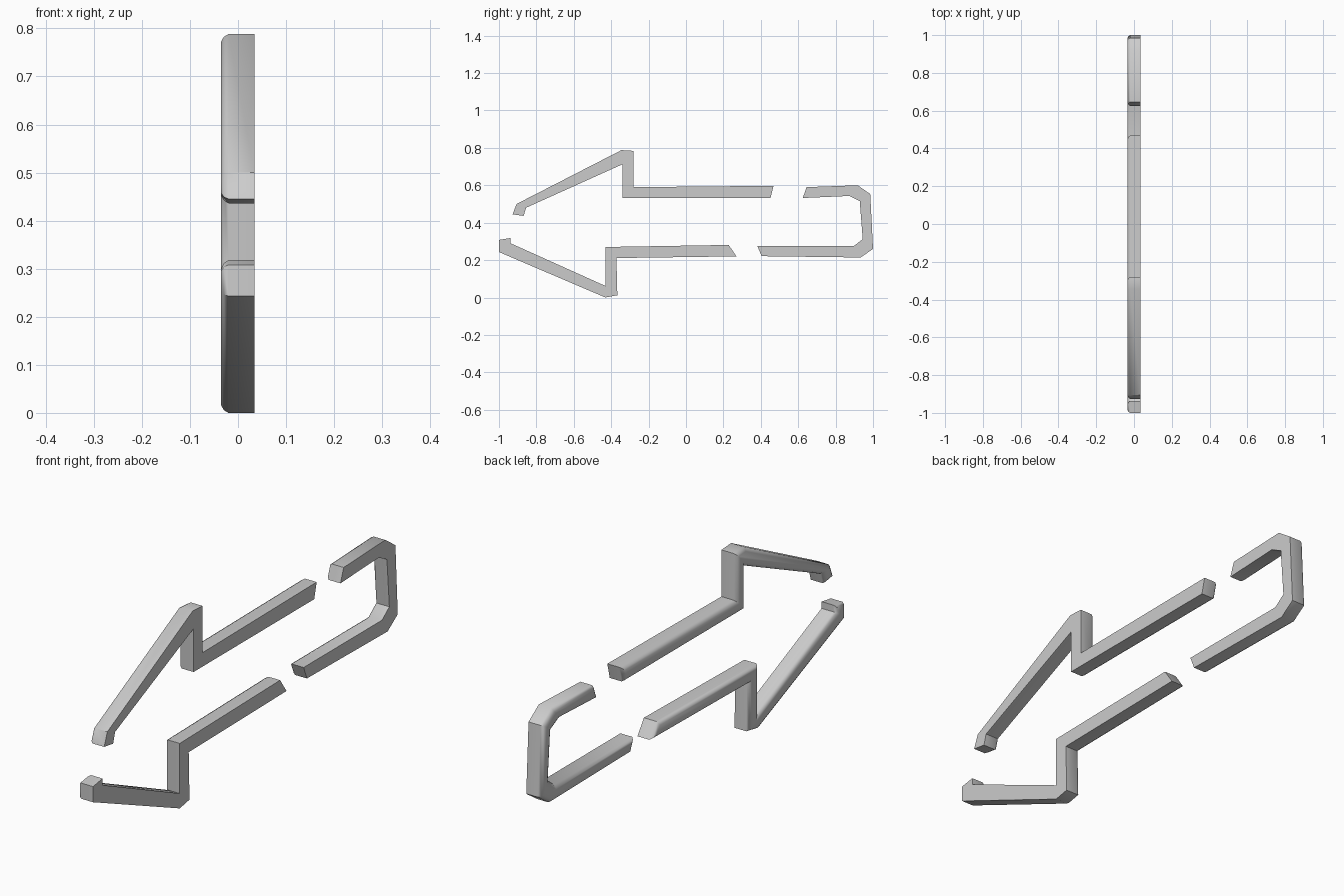
import bpy, bmesh

if "Cube" in bpy.data.objects:
    bpy.data.objects.remove(bpy.data.objects["Cube"])

X_BACK, X_FLAT, BEVEL = -0.035, 0.034, 0.015


def strip(name, outline):
    """Extrude a (y, z) outline along x and round off its -x rim."""
    bm = bmesh.new()
    face = bm.faces.new([bm.verts.new((X_FLAT, y, z)) for y, z in outline])
    ext = bmesh.ops.extrude_face_region(bm, geom=[face])
    for v in [g for g in ext["geom"] if isinstance(g, bmesh.types.BMVert)]:
        v.co.x = X_BACK
    if not any(f.is_valid and all(abs(v.co.x - X_FLAT) < 1e-5 for v in f.verts) for f in bm.faces):
        bm.faces.new([v for v in bm.verts if abs(v.co.x - X_FLAT) < 1e-5])
    bmesh.ops.recalc_face_normals(bm, faces=bm.faces[:])
    rim = [e for e in bm.edges if all(abs(v.co.x - X_BACK) < 1e-5 for v in e.verts)]
    bmesh.ops.bevel(bm, geom=rim, offset=BEVEL, segments=2, profile=0.4, affect='EDGES')
    mesh = bpy.data.meshes.new(name)
    bm.to_mesh(mesh)
    bm.free()
    ob = bpy.data.objects.new(name, mesh)
    bpy.context.collection.objects.link(ob)
    bpy.ops.object.select_all(action='DESELECT')
    ob.select_set(True)
    bpy.context.view_layer.objects.active = ob
    bpy.ops.object.shade_smooth_by_angle(angle=0.7)


# upper half of the arrow head and shaft
strip("upper_arrow_strip", [
    (-0.927, 0.445), (-0.906, 0.50), (-0.345, 0.788), (-0.281, 0.784), (-0.281, 0.59),
    (0.468, 0.597), (0.452, 0.532), (-0.34, 0.532), (-0.34, 0.712),
    (-0.855, 0.48), (-0.868, 0.436)])

# lower half of the arrow head and shaft
strip("lower_arrow_strip", [
    (-1.0, 0.308), (-1.0, 0.243), (-0.431, 0.0), (-0.367, 0.012), (-0.372, 0.211),
    (0.27, 0.22), (0.228, 0.281), (-0.431, 0.27), (-0.431, 0.062),
    (-0.938, 0.29), (-0.938, 0.318)])

# rounded tail loop closing the shaft
strip("tail_strip", [
    (0.645, 0.59), (0.918, 0.60), (0.985, 0.553), (1.0, 0.26), (0.934, 0.214),
    (0.404, 0.221), (0.382, 0.275), (0.897, 0.275), (0.945, 0.312),
    (0.929, 0.515), (0.875, 0.543), (0.624, 0.532)])
